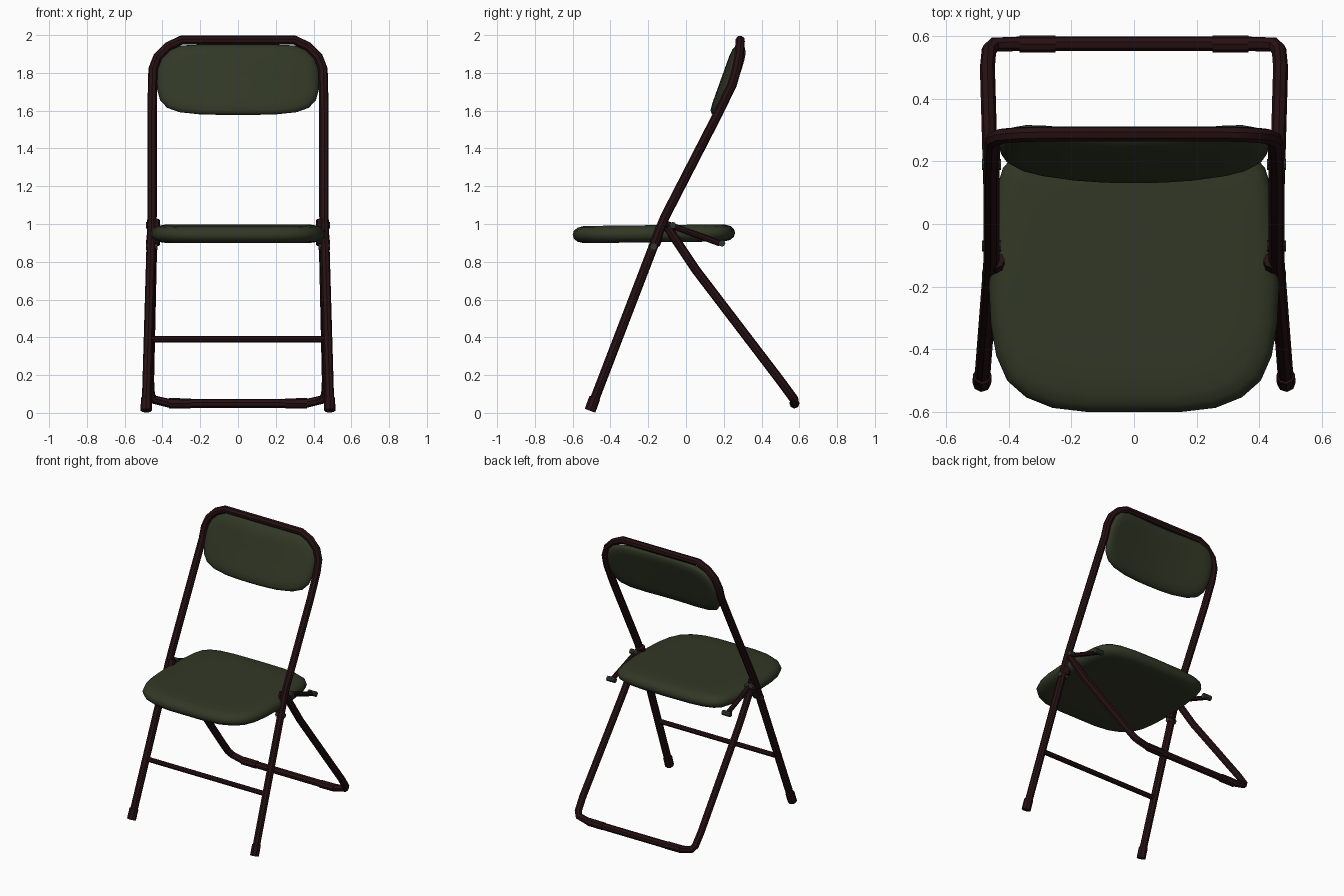
import bpy, bmesh, math
from mathutils import Vector

if "Cube" in bpy.data.objects:
    bpy.data.objects.remove(bpy.data.objects["Cube"])


def material(name, rgb):
    m = bpy.data.materials.new(name)
    m.diffuse_color = (*rgb, 1)
    m.use_nodes = True
    m.node_tree.nodes["Principled BSDF"].inputs["Base Color"].default_value = m.diffuse_color
    return m


MAROON = material("dark maroon paint", (0.020, 0.0055, 0.0065))
OLIVE = material("olive padding", (0.031, 0.039, 0.019))
BOLT = material("grey green bolt", (0.030, 0.038, 0.026))


def smooth(obj, angle=40):
    bpy.ops.object.select_all(action='DESELECT')
    obj.select_set(True)
    bpy.context.view_layer.objects.active = obj
    bpy.ops.object.shade_smooth_by_angle(angle=math.radians(angle))


def tube(name, points, radius, mat=MAROON):
    """Round tube swept along a polyline, with closed ends."""
    cu = bpy.data.curves.new(name, 'CURVE')
    cu.dimensions = '3D'
    cu.bevel_depth = radius
    cu.bevel_resolution = 2
    cu.use_fill_caps = True
    sp = cu.splines.new('POLY')
    sp.points.add(len(points) - 1)
    for p, co in zip(sp.points, points):
        p.co = (*co, 1)
    obj = bpy.data.objects.new(name, cu)
    bpy.context.collection.objects.link(obj)
    bpy.ops.object.select_all(action='DESELECT')
    obj.select_set(True)
    bpy.context.view_layer.objects.active = obj
    bpy.ops.object.convert(target='MESH')
    obj = bpy.context.view_layer.objects.active
    obj.data.materials.clear()
    obj.data.materials.append(mat)
    smooth(obj)
    return obj


def mirror_path(half):
    """Full left-right path from its left half."""
    return half + [(-x, y, z) for x, y, z in reversed(half)]


def pad(name, half, centre, rim, place):
    """Cushion from a half outline: rim layers of (inset, depth), closed by
    shrinking rings on both sides and bent into shape by place()."""
    outline = half + [(-x, v) for x, v in reversed(half) if x > 0]
    n = len(outline)
    w = max(p[0] for p in half)
    h = max(abs(p[1] - centre) for p in half)
    shrink = (0.25, 0.5, 0.75)
    layers = ([(*rim[0], t) for t in shrink] + [(i, d, 1) for i, d in rim]
              + [(*rim[-1], t) for t in reversed(shrink)])
    bm = bmesh.new()
    rings = []
    for inset, depth, t in layers:
        sx, sv = t * (1 - inset / w), t * (1 - inset / h)
        rings.append([bm.verts.new(place(x * sx, centre + (v - centre) * sv, depth))
                      for x, v in outline])
    for a, b in zip(rings, rings[1:]):
        for i in range(n):
            j = (i + 1) % n
            bm.faces.new((a[i], a[j], b[j], b[i]))
    for ring, depth in ((rings[0], rim[0][1]), (rings[-1], rim[-1][1])):
        mid = bm.verts.new(place(0, centre, depth))
        for i in range(n):
            bm.faces.new((ring[i], ring[(i + 1) % n], mid))
    bmesh.ops.recalc_face_normals(bm, faces=bm.faces[:])
    me = bpy.data.meshes.new(name)
    bm.to_mesh(me)
    bm.free()
    me.materials.append(OLIVE)
    obj = bpy.data.objects.new(name, me)
    bpy.context.collection.objects.link(obj)
    smooth(obj, 60)
    return obj


# Seat cushion: broad front, narrower back, rounded rim
def place_seat(x, y, d):
    return Vector((x, y, 0.95 + 0.012 * y + d))


seat_half = [(0, -.60), (.15, -.60), (.26, -.587), (.345, -.553), (.405, -.50), (.44, -.42),
             (.457, -.32), (.463, -.2), (.455, -.02), (.437, .12), (.418, .18), (.38, .22),
             (.31, .245), (.2, .257), (0, .26)]
pad("seat", seat_half, -0.17,
    [(.06, -.045), (.025, -.037), (.006, -.02), (0, 0),
     (.006, .02), (.025, .037), (.06, .046)], place_seat)


# Backrest cushion: leans back, its ends sweep rearwards
def place_back(x, z, d):
    return Vector((x, 0.155 + 0.36 * (z - 1.6) + 0.04 * (x / 0.43) ** 2 + d, z))


back_half = [(0, 1.578), (.1, 1.578), (.2, 1.58), (.31, 1.592), (.375, 1.615), (.412, 1.655),
             (.428, 1.71), (.43, 1.77), (.425, 1.83), (.405, 1.885), (.365, 1.925),
             (.3, 1.945), (.2, 1.95), (.1, 1.95), (0, 1.95)]
pad("backrest", back_half, 1.765,
    [(.06, -.03), (.025, -.026), (.006, -.014), (0, 0),
     (.006, .014), (.025, .026), (.06, .03)], place_back)

# Main frame: front legs running up into the hoop around the backrest
tube("front_leg_and_back_hoop", mirror_path([
    (-.485, -.50, .03), (-.457, -.135, .98), (-.455, -.11, 1.04), (-.455, .17, 1.585),
    (-.452, .245, 1.74), (-.45, .268, 1.82), (-.425, .28, 1.885), (-.37, .285, 1.94),
    (-.30, .287, 1.973)]), .025)

# Rear leg loop with its floor bar
tube("rear_leg_loop", mirror_path([
    (-.45, -.10, .985), (-.455, .05, .76), (-.468, .50, .17), (-.463, .555, .095),
    (-.445, .573, .07), (-.36, .575, .05)]), .024)

# Front stretcher
tube("front_stretcher", [(-.465, -.357, .39), (.465, -.357, .39)], .017)

for s, side in ((-1, "left"), (1, "right")):
    # Foot caps and floor bar sleeves
    tube(f"{side}_foot_cap", [(s * .486, -.508, .012), (s * .484, -.483, .08)], .03)
    tube(f"{side}_bar_sleeve", [(s * .25, .574, .05), (s * .365, .574, .051)], .027)
    # Hinge bracket beside the leg, and folding link under the seat
    tube(f"{side}_hinge_bracket", [(s * .44, -.165, .89), (s * .44, -.115, 1.02)], .027)
    tube(f"{side}_folding_link", [(s * .45, -.10, 1.0), (s * .455, .18, .897)], .016)
    # Pivot bolts
    for i, (y, z) in enumerate(((.19, .898), (-.07, .993), (-.17, .88))):
        tube(f"{side}_pivot_bolt_{i + 1}", [(s * .425, y, z), (s * .486, y, z)], .018, BOLT)
